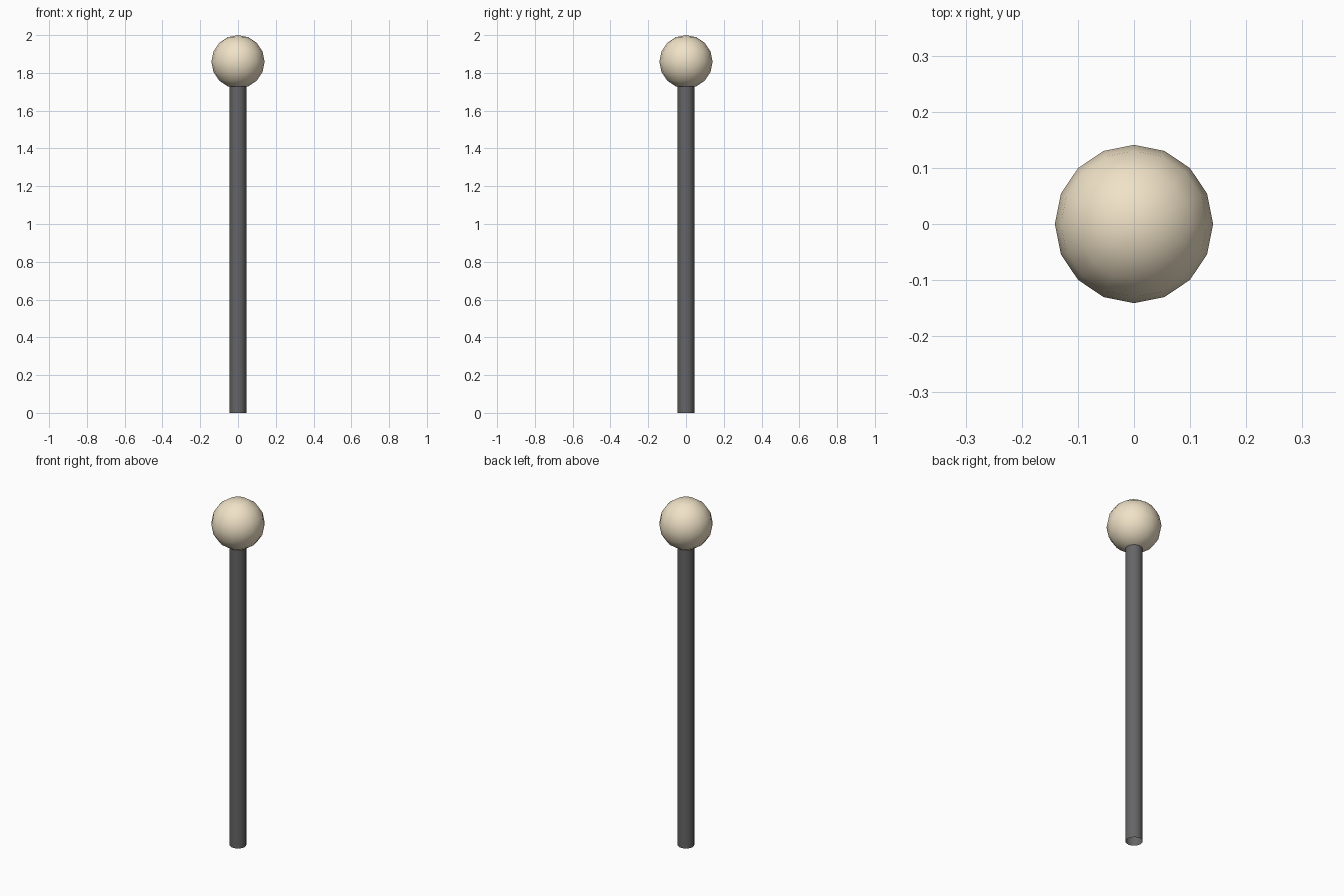
import bpy
import math

if "Cube" in bpy.data.objects:
    bpy.data.objects.remove(bpy.data.objects["Cube"])


def finish(name, rgb):
    """Name the active object, smooth it and colour it."""
    obj = bpy.context.object
    obj.name = name
    mat = bpy.data.materials.new(name + "_colour")
    mat.diffuse_color = (*rgb, 1)
    mat.use_nodes = True
    mat.node_tree.nodes["Principled BSDF"].inputs["Base Color"].default_value = mat.diffuse_color
    obj.data.materials.append(mat)
    bpy.ops.object.shade_smooth_by_angle(angle=math.radians(40))
    return obj


HEAD_RADIUS = 0.141
ROD_RADIUS = 0.044
ROD_TOP = 1.73

# Thin rod, open at the ends
bpy.ops.mesh.primitive_cylinder_add(
    vertices=16, radius=ROD_RADIUS, depth=ROD_TOP, end_fill_type='NOTHING',
    location=(0, 0, ROD_TOP / 2))
finish("rod", (0.13, 0.13, 0.135))

# Round cream head on top of the rod
bpy.ops.mesh.primitive_uv_sphere_add(
    segments=16, ring_count=8, radius=HEAD_RADIUS,
    location=(0, 0, 2 - HEAD_RADIUS))
finish("head", (0.87, 0.76, 0.57))
